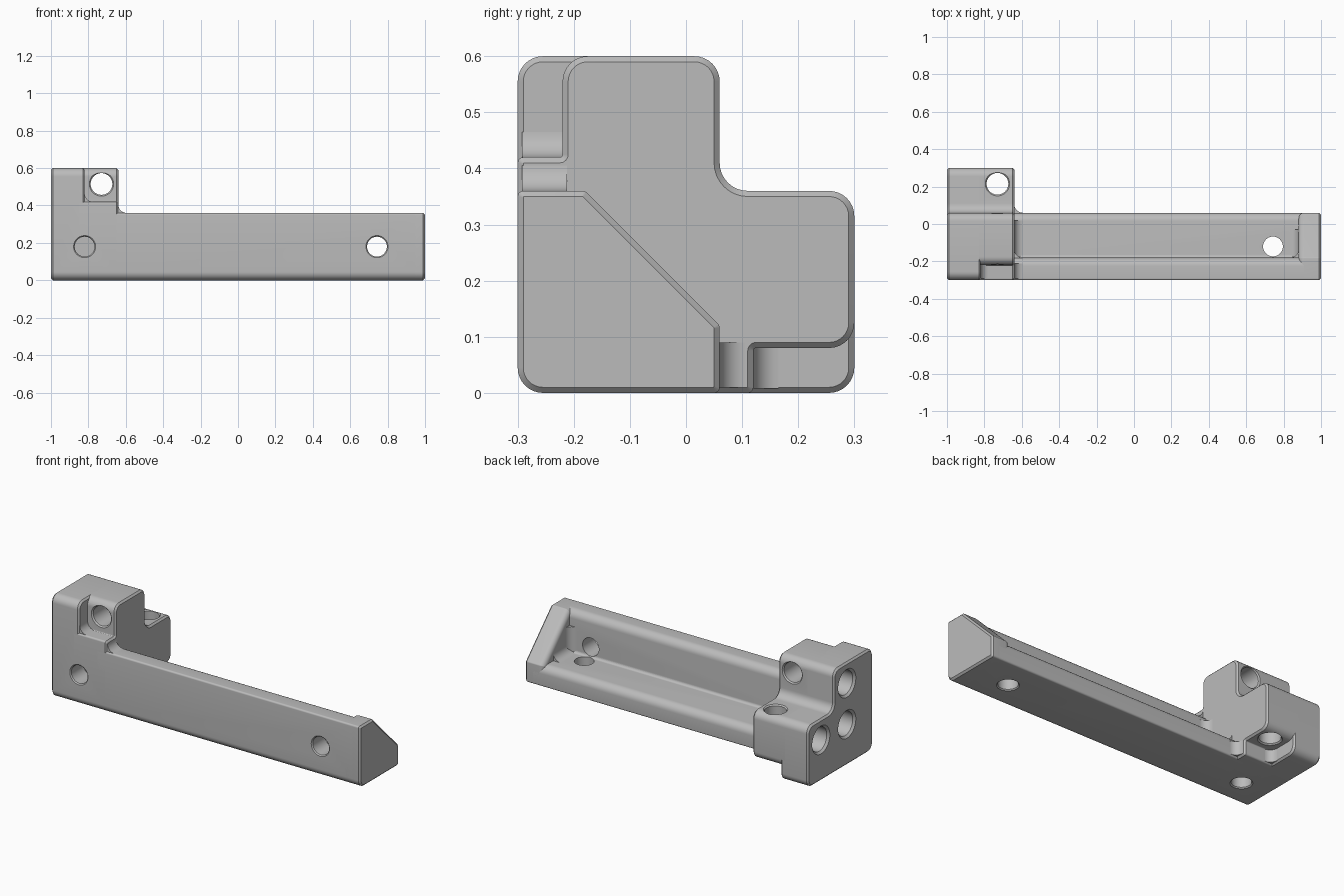
import bpy, bmesh, math
from mathutils import Vector

cube = bpy.data.objects.get("Cube")
if cube:
    bpy.data.objects.remove(cube, do_unlink=True)

grey = bpy.data.materials.new("plain grey")
grey.use_nodes = True
grey.diffuse_color = (0.5, 0.5, 0.5, 1)
grey.node_tree.nodes["Principled BSDF"].inputs["Base Color"].default_value = (0.5, 0.5, 0.5, 1)

X, Y, Z = Vector((1, 0, 0)), Vector((0, 1, 0)), Vector((0, 0, 1))
EDGE = 0.01     # small chamfer on outer ends
ROUND = 0.045   # large rounding


def loft(name, rings):
    """Closed solid through rings of equal point count."""
    bm = bmesh.new()
    loops = [[bm.verts.new(p) for p in ring] for ring in rings]
    n = len(loops[0])
    for a, b in zip(loops, loops[1:]):
        for i in range(n):
            j = (i + 1) % n
            bm.faces.new((a[i], a[j], b[j], b[i]))
    bm.faces.new(loops[0][::-1])
    bm.faces.new(loops[-1])
    bmesh.ops.recalc_face_normals(bm, faces=bm.faces)
    mesh = bpy.data.meshes.new(name)
    bm.to_mesh(mesh)
    bm.free()
    mesh.materials.append(grey)
    obj = bpy.data.objects.new(name, mesh)
    bpy.context.collection.objects.link(obj)
    return obj


def rounded(profile, inset, x, steps=8):
    """Ring at x: counter-clockwise (y, z, radius) corners, inset and rounded."""
    ring = []
    n = len(profile)
    for i in range(n):
        p, v, q = (Vector(profile[k % n][:2]) for k in (i - 1, i, i + 1))
        e1, e2 = (v - p).normalized(), (q - v).normalized()
        n1, n2 = Vector((e1.y, -e1.x)), Vector((e2.y, -e2.x))
        turn = math.atan2(e1.x * e2.y - e1.y * e2.x, e1.dot(e2))
        s = 1 if turn > 0 else -1
        r = max(profile[i][2] - s * inset, 0.002)
        centre = v - (n1 + n2) / (1 + n1.dot(n2)) * (inset + s * r)
        start = math.atan2(n1.y, n1.x)
        for k in range(steps + 1):
            a = start + turn * k / steps
            ring.append((x, centre.x + s * r * math.cos(a), centre.y + s * r * math.sin(a)))
    return ring


def prism(name, profile, stations):
    return loft(name, [rounded(profile, inset, x) for x, inset in stations])


def fillet(name, corner, a, b, along, r=ROUND, steps=8):
    """Concave strip filling the corner between directions a and b."""
    c, e = Vector(corner), 0.01
    pts = [c - (a + b) * e, c + a * r - b * e]
    for k in range(steps + 1):
        t = math.pi / 2 * k / steps
        pts.append(c + (a + b) * r - a * r * math.sin(t) - b * r * math.cos(t))
    pts.append(c + b * r - a * e)
    return loft(name, [pts, [p + along for p in pts]])


def hole(start, axis, depth, r, chamfer, both=False, segments=40):
    """Cutter for a drilled hole with a chamfered mouth, at one or both ends."""
    over = 0.01
    stations = [(-over, r + chamfer + over), (chamfer, r)]
    if both:
        stations += [(depth - chamfer, r), (depth + over, r + chamfer + over)]
    else:
        stations += [(depth, r)]
    u = axis.orthogonal().normalized()
    w = axis.cross(u)
    rings = []
    for t, rad in stations:
        c = Vector(start) + axis * t
        angles = [2 * math.pi * k / segments for k in range(segments)]
        rings.append([c + (u * math.cos(a) + w * math.sin(a)) * rad for a in angles])
    cutter = loft("hole_cutter", rings)
    cutter.hide_render = True
    return cutter


def cut(obj, cutters):
    bpy.context.view_layer.objects.active = obj
    for cutter in cutters:
        mod = obj.modifiers.new("hole", 'BOOLEAN')
        mod.operation = 'DIFFERENCE'
        mod.solver = 'EXACT'
        mod.object = cutter
        bpy.ops.object.modifier_apply(modifier=mod.name)


# Head block: full outer half and notched inner half
R = ROUND
head_outer = prism("head_outer", [
    (-0.3, 0, R), (0.3, 0, R), (0.3, 0.36, R), (0.06, 0.36, 0.05),
    (0.06, 0.6, R), (-0.3, 0.6, R)],
    [(-1, EDGE), (-1 + EDGE, 0), (-0.82 - EDGE, 0), (-0.82, EDGE)])
head_inner = prism("head_inner", [
    (-0.3, 0, R), (0.12, 0, 0.01), (0.12, 0.08, 0.005), (0.3, 0.08, R),
    (0.3, 0.36, R), (0.06, 0.36, 0.05), (0.06, 0.6, R),
    (-0.22, 0.6, R), (-0.22, 0.42, 0.005), (-0.3, 0.42, 0.01)],
    [(-0.85, 0), (-0.64 - EDGE, 0), (-0.64, EDGE)])

# Angle bar and end gusset
angle_bar = prism("angle_bar", [
    (-0.3, 0, R), (0.06, 0, 0.01), (0.06, 0.12, R), (-0.18, 0.12, 0.015),
    (-0.18, 0.36, R), (-0.3, 0.36, 0.01)],
    [(-0.7, 0), (0.95, 0)])
lip = [(0.88 + 0.03 * (1 - math.cos(t)), 0.03 * (1 - math.sin(t)))
       for t in (math.pi / 2 * k / 6 for k in range(7))]
end_gusset = prism("end_gusset", [
    (-0.3, 0, R), (0.06, 0, 0.01), (0.06, 0.12, 0.01),
    (-0.18, 0.36, 0.01), (-0.3, 0.36, 0.01)],
    lip + [(1 - EDGE, 0), (1, EDGE)])

# Fillets where the bar meets the head and the gusset, and inside the notches
parts = [head_outer, head_inner, angle_bar, end_gusset,
         fillet("head_top_fillet", (-0.64, -0.292, 0.36), X, Z, Y * 0.08),
         fillet("head_wall_fillet", (-0.64, -0.18, 0.12), X, Y, Z * 0.2),
         fillet("head_floor_fillet", (-0.64, -0.18, 0.12), X, Z, Y * 0.2),
         fillet("head_back_fillet", (-0.64, 0.06, 0.01), X, Y, Z * 0.08),
         fillet("gusset_wall_fillet", (0.88, -0.18, 0.12), -X, Y, Z * 0.15),
         fillet("gusset_floor_fillet", (0.88, -0.18, 0.12), -X, Z, Y * 0.15),
         fillet("front_notch_fillet", (-0.82, -0.292, 0.42), X, Z, Y * 0.08),
         fillet("bottom_notch_fillet", (-0.82, 0.12, 0.008), X, Y, Z * 0.08)]

# Holes
screw = [hole((-0.82, -0.3, 0.18), Y, 0.12, 0.053, 0.006),
         hole((-0.82, -0.12, 0), Z, 0.12, 0.053, 0.006)]
sockets = [hole((-1, y, z), X, 0.12, 0.07, 0.012)
           for y, z in ((-0.06, 0.24), (-0.06, 0.48), (0.18, 0.24))]
lugs = [hole((-0.73, -0.22, 0.515), Y, 0.28, 0.058, 0.007, both=True),
        hole((-0.73, 0.215, 0.08), Z, 0.28, 0.058, 0.007, both=True)]
bar_holes = [hole((0.743, -0.3, 0.18), Y, 0.145, 0.053, 0.006),
             hole((0.743, -0.12, 0), Z, 0.145, 0.053, 0.006)]
cut(head_outer, screw + sockets)
cut(head_inner, screw + lugs)
cut(angle_bar, bar_holes)
for cutter in screw + sockets + lugs + bar_holes:
    bpy.data.objects.remove(cutter, do_unlink=True)

# Smooth shading with crisp chamfers
bpy.ops.object.select_all(action='DESELECT')
for part in parts:
    part.select_set(True)
bpy.context.view_layer.objects.active = angle_bar
bpy.ops.object.shade_smooth_by_angle(angle=math.radians(30))
